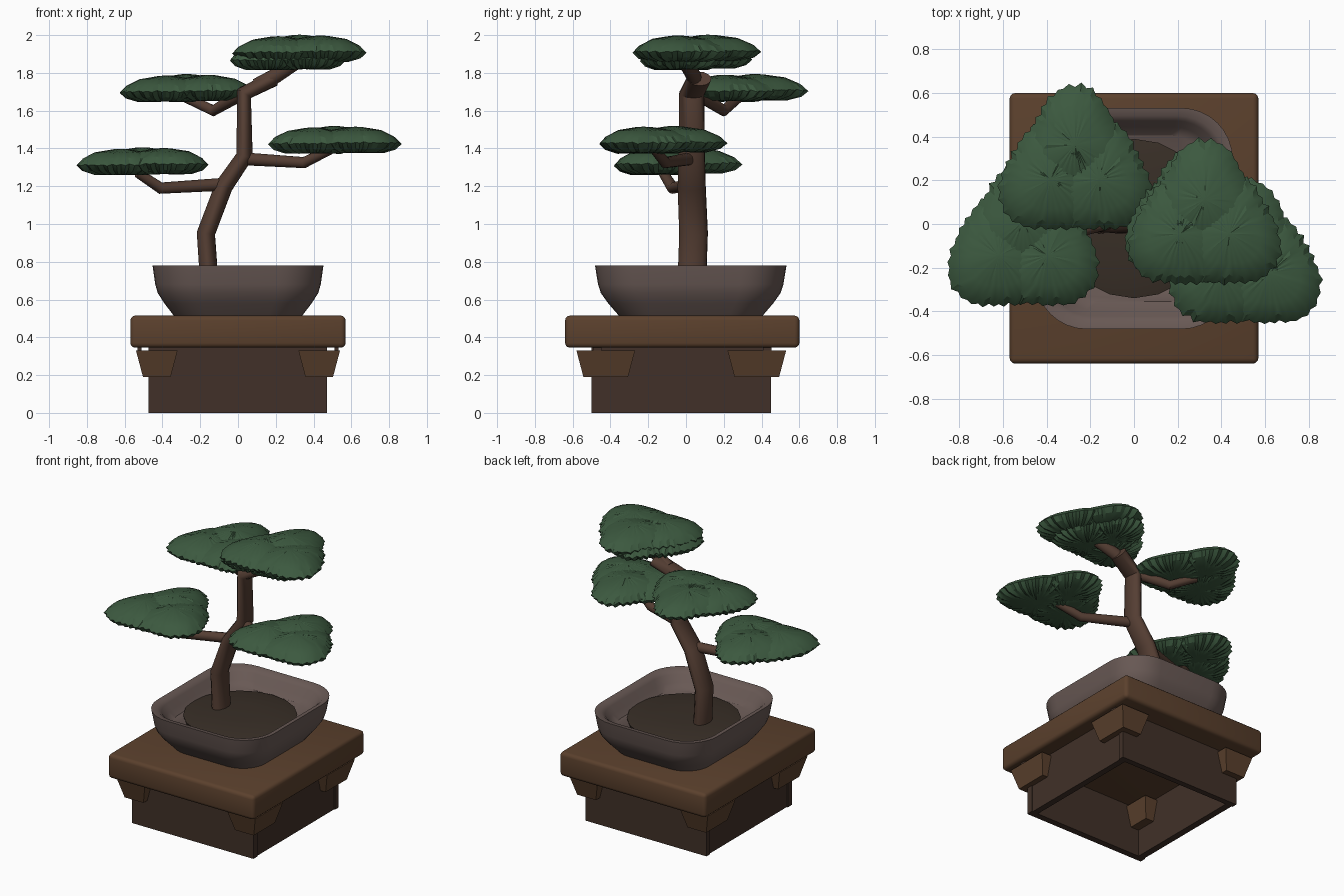
import bpy, bmesh, math, random
from mathutils import Vector

if "Cube" in bpy.data.objects:
    bpy.data.objects.remove(bpy.data.objects["Cube"])

random.seed(4)

def mat(name, r, g, b):
    m = bpy.data.materials.new(name)
    m.diffuse_color = (r, g, b, 1)
    m.use_nodes = True
    m.node_tree.nodes["Principled BSDF"].inputs["Base Color"].default_value = m.diffuse_color
    return m

OAK = mat("oak", .105, .052, .026)
DARK = mat("dark_wood", .052, .030, .021)
CLAY = mat("clay", .14, .10, .09)
SOIL = mat("soil", .04, .028, .02)
BARK = mat("bark", .09, .048, .033)
LEAF = mat("leaf", .045, .10, .05)

def finish(name, bm, material, smooth=None):
    bmesh.ops.recalc_face_normals(bm, faces=bm.faces)
    me = bpy.data.meshes.new(name)
    bm.to_mesh(me)
    bm.free()
    ob = bpy.data.objects.new(name, me)
    bpy.context.collection.objects.link(ob)
    me.materials.append(material)
    if smooth:
        shade(ob, smooth)
    return ob

def shade(ob, angle):
    bpy.ops.object.select_all(action='DESELECT')
    ob.select_set(True)
    bpy.context.view_layer.objects.active = ob
    bpy.ops.object.shade_smooth_by_angle(angle=math.radians(angle))

def loft(rings, cap=True):
    """Skin a list of equal-length closed rings."""
    bm = bmesh.new()
    vs = [[bm.verts.new(p) for p in ring] for ring in rings]
    n = len(rings[0])
    for a, b in zip(vs, vs[1:]):
        for i in range(n):
            bm.faces.new((a[i], a[(i + 1) % n], b[(i + 1) % n], b[i]))
    if cap:
        bm.faces.new(vs[0][::-1])
        bm.faces.new(vs[-1])
    return bm

def box(name, x0, x1, y0, y1, z0, z1, material, bevel=0, inset=0):
    """Box between two corners; inset narrows the bottom."""
    def rect(z, d):
        return [(x0 + d, y0 + d, z), (x1 - d, y0 + d, z), (x1 - d, y1 - d, z), (x0 + d, y1 - d, z)]
    bm = loft([rect(z0, inset), rect(z1, 0)])
    if bevel:
        bmesh.ops.bevel(bm, geom=bm.edges[:], offset=bevel, segments=3, profile=.5, affect='EDGES')
    return finish(name, bm, material, 35 if bevel else None)

# Stand: slab top and open-bottomed box
box("stand_top", -.57, .57, -.64, .60, .345, .515, OAK, bevel=.025)
box("stand_front_panel", -.475, .47, -.50, -.455, 0, .345, DARK)
box("stand_back_panel", -.475, .47, .41, .45, 0, .345, DARK)
box("stand_left_panel", -.467, -.42, -.455, .41, 0, .345, DARK)
box("stand_right_panel", .42, .463, -.455, .41, 0, .345, DARK)

# Tapered corner brackets with small pegs
for sx, side in ((-1, "left"), (1, "right")):
    x0, x1 = sorted((sx * .32, sx * .54))
    for y0, y1, end in ((-.58, -.27, "front"), (.22, .53, "back")):
        box(f"bracket_{end}_{side}", x0, x1, y0, y1, .19, .33, OAK, inset=.037)
        py = -.47 if end == "front" else .43
        p0, p1 = sorted((sx * .51, sx * .533))
        box(f"peg_{end}_{side}", p0, p1, py - .022, py + .022, .31, .348, DARK)

# Pot: rounded-square bowl
def rounded(hx, z, n=8):
    hy, r, out = hx * 1.12, hx * .52, []
    for q, (cx, cy) in enumerate(((1, 1), (-1, 1), (-1, -1), (1, -1))):
        for i in range(n + 1):
            a = math.pi / 2 * (q + i / n)
            out.append((cx * (hx - r) + r * math.cos(a),
                        .025 + cy * (hy - r) + r * math.sin(a), z))
    return out

POT = [(.34, .515), (.39, .58), (.425, .635), (.438, .68), (.4525, .78),
       (.42, .775), (.40, .755), (.375, .71), (.34, .675)]
finish("pot", loft([rounded(h, z) for h, z in POT]), CLAY, 40)

# Soil: low mound
def circle(r, z, n=20):
    return [(r * math.cos(math.tau * i / n), .025 + r * math.sin(math.tau * i / n), z) for i in range(n)]

finish("soil", loft([circle(.35, .64), circle(.365, .69), circle(.30, .705), circle(.12, .712)]), SOIL, 40)

# Trunk and branches: swept tubes, points are (x, y, z, radius)
def tube(name, pts, ys=1):
    cu = bpy.data.curves.new(name, 'CURVE')
    cu.dimensions = '3D'
    cu.bevel_depth = 1
    cu.bevel_resolution = 4
    cu.use_fill_caps = True
    sp = cu.splines.new('POLY')
    sp.points.add(len(pts) - 1)
    for p, (x, y, z, r) in zip(sp.points, pts):
        p.co = (x, y / ys, z, 1)
        p.radius = r
    ob = bpy.data.objects.new(name, cu)
    bpy.context.collection.objects.link(ob)
    ob.scale.y = ys
    cu.materials.append(BARK)
    bpy.ops.object.select_all(action='DESELECT')
    ob.select_set(True)
    bpy.context.view_layer.objects.active = ob
    bpy.ops.object.convert(target='MESH')
    shade(bpy.context.object, 35)

tube("trunk", [(-.15, .03, .66, .05), (-.17, .04, .95, .05), (-.075, .03, 1.2, .049),
               (.035, .03, 1.36, .046), (.032, .03, 1.69, .044), (.19, .07, 1.77, .042)], 1.55)
tube("branch_left", [(-.08, .02, 1.21, .034), (-.41, -.07, 1.19, .031), (-.53, -.12, 1.27, .026)])
tube("branch_right", [(.03, .02, 1.345, .034), (.35, -.11, 1.325, .03), (.50, -.17, 1.40, .026)])
tube("branch_rear", [(.04, .04, 1.70, .036), (-.13, .20, 1.60, .03), (-.28, .28, 1.67, .026)])
tube("branch_top", [(.10, .05, 1.73, .042), (.20, .04, 1.785, .04), (.32, -.01, 1.86, .034)])

# Foliage: ruffled, slightly three-cornered flat clumps, three per pad
CLUMP = [(.15, -.052), (.62, -.05), (.87, -.03), (1, 0), (.86, .035), (.6, .065), (.17, .083), (.02, .086)]

def clump(name, cx, cy, cz, s=1, n=56):
    ruffle = [(1.025 if i % 2 else .965) + random.uniform(-.025, .025) for i in range(n)]
    rings = []
    for f, h in CLUMP:
        ring = []
        for i in range(n):
            a = math.tau * i / n
            r = s * f * (.253 + .024 * math.cos(3 * (a - math.pi / 2))) * (1 + (ruffle[i] - 1) * min(1, f * 1.2))
            dz = (1 - ruffle[i]) * .12 * f
            ring.append((cx + .01 + .9 * r * math.cos(a), cy + .005 + r * math.sin(a), cz + h + dz))
        rings.append(ring)
    finish(name, loft(rings), LEAF, 25)

def pad(name, cx, cy, cz, s=1):
    """cx, cy: middle of the two front clumps; cz: rim height."""
    for k, (dx, dy, dz) in enumerate(((-.112, 0, 0), (.112, 0, .004), (0, .158, .008))):
        clump(f"{name}_{k + 1}", cx + dx * s, cy + dy * s, cz + dz, s)

pad("foliage_left", -.517, -.15, 1.312)
pad("foliage_right", .50, -.23, 1.425)
pad("foliage_rear", -.28, .20, 1.70)
pad("foliage_top", .315, -.05, 1.908)
pad("foliage_top_under", .25, -.04, 1.868, .87)
